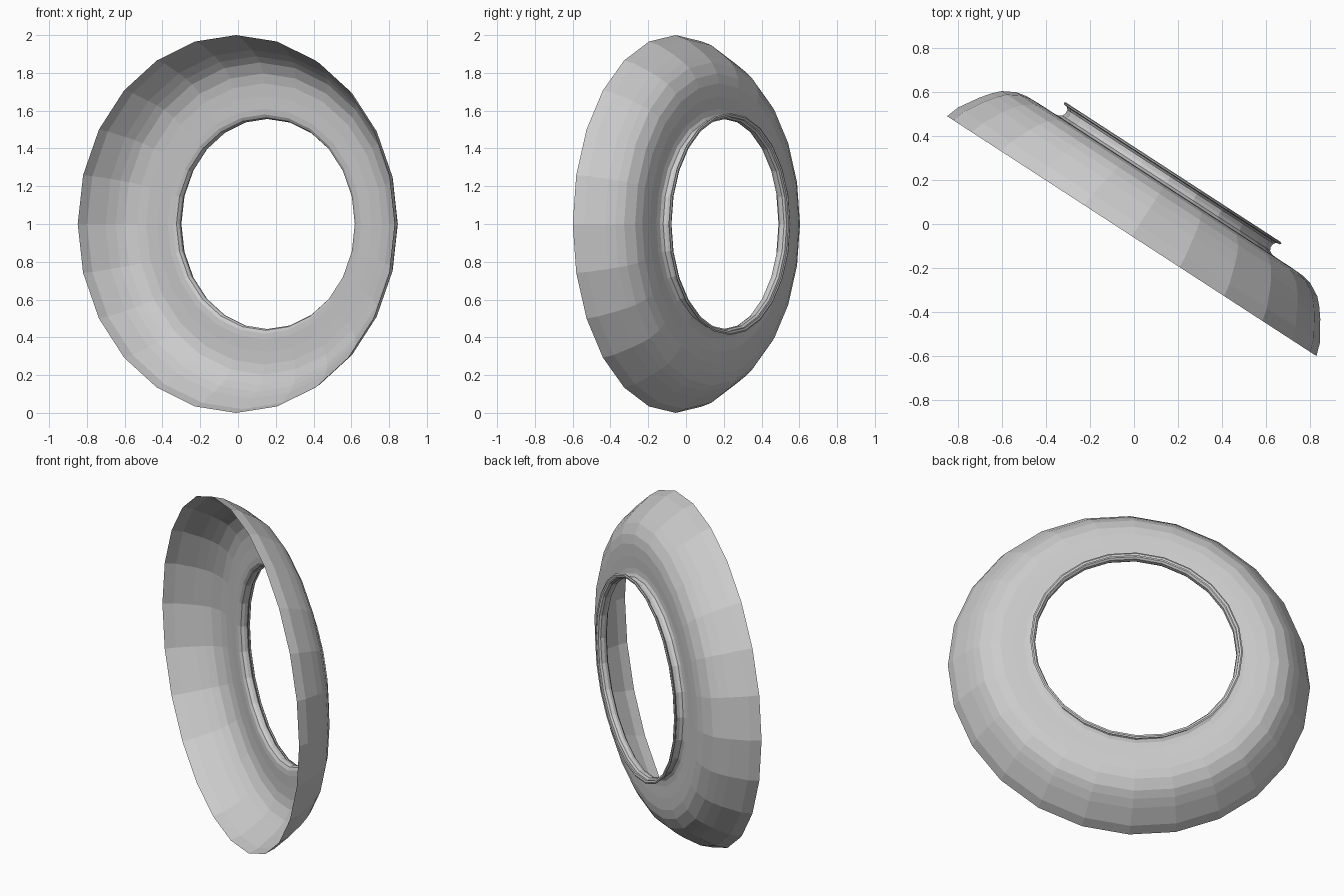
import bpy, bmesh
from math import sin, cos, pi, radians
from mathutils import Matrix

cube = bpy.data.objects.get("Cube")
if cube:
    bpy.data.objects.remove(cube)

SIDES = 24
# The ring stands upright, its axis turned about z
PLACE = (Matrix.Translation((-0.01, -0.055, 1))
         @ Matrix.Rotation(radians(-33), 4, 'Z')
         @ Matrix.Rotation(radians(-90), 4, 'X'))

grey = bpy.data.materials.new("plain grey")
grey.use_nodes = True
grey.diffuse_color = (0.6, 0.6, 0.6, 1)
grey.node_tree.nodes["Principled BSDF"].inputs["Base Color"].default_value = (0.6, 0.6, 0.6, 1)


def lathe(name, profile):
    """Sweep (radius, depth) points around the ring axis into an open sheet."""
    bm = bmesh.new()
    rings = []
    for r, h in profile:
        rings.append([bm.verts.new((r * cos(2 * pi * i / SIDES),
                                    r * sin(2 * pi * i / SIDES), h))
                      for i in range(SIDES)])
    for a, b in zip(rings, rings[1:]):
        for i in range(SIDES):
            j = (i + 1) % SIDES
            bm.faces.new((a[i], a[j], b[j], b[i]))
    bm.transform(PLACE)
    mesh = bpy.data.meshes.new(name)
    bm.to_mesh(mesh)
    bm.free()
    mesh.materials.append(grey)
    obj = bpy.data.objects.new(name, mesh)
    bpy.context.collection.objects.link(obj)
    return obj


# Outer bowl, open towards the front
lathe("bowl", [(1, 0), (0.98, 0.06), (0.922, 0.152), (0.888, 0.196),
               (0.855, 0.23), (0.797, 0.262), (0.745, 0.273), (0.677, 0.275)])

# Flat shoulder, narrow neck and rolled back lip
lathe("collar", [(0.677, 0.275), (0.61, 0.274), (0.58, 0.277), (0.563, 0.287),
                 (0.556, 0.303), (0.558, 0.322), (0.568, 0.332),
                 (0.585, 0.335), (0.588, 0.342), (0.58, 0.346), (0.568, 0.343)])
